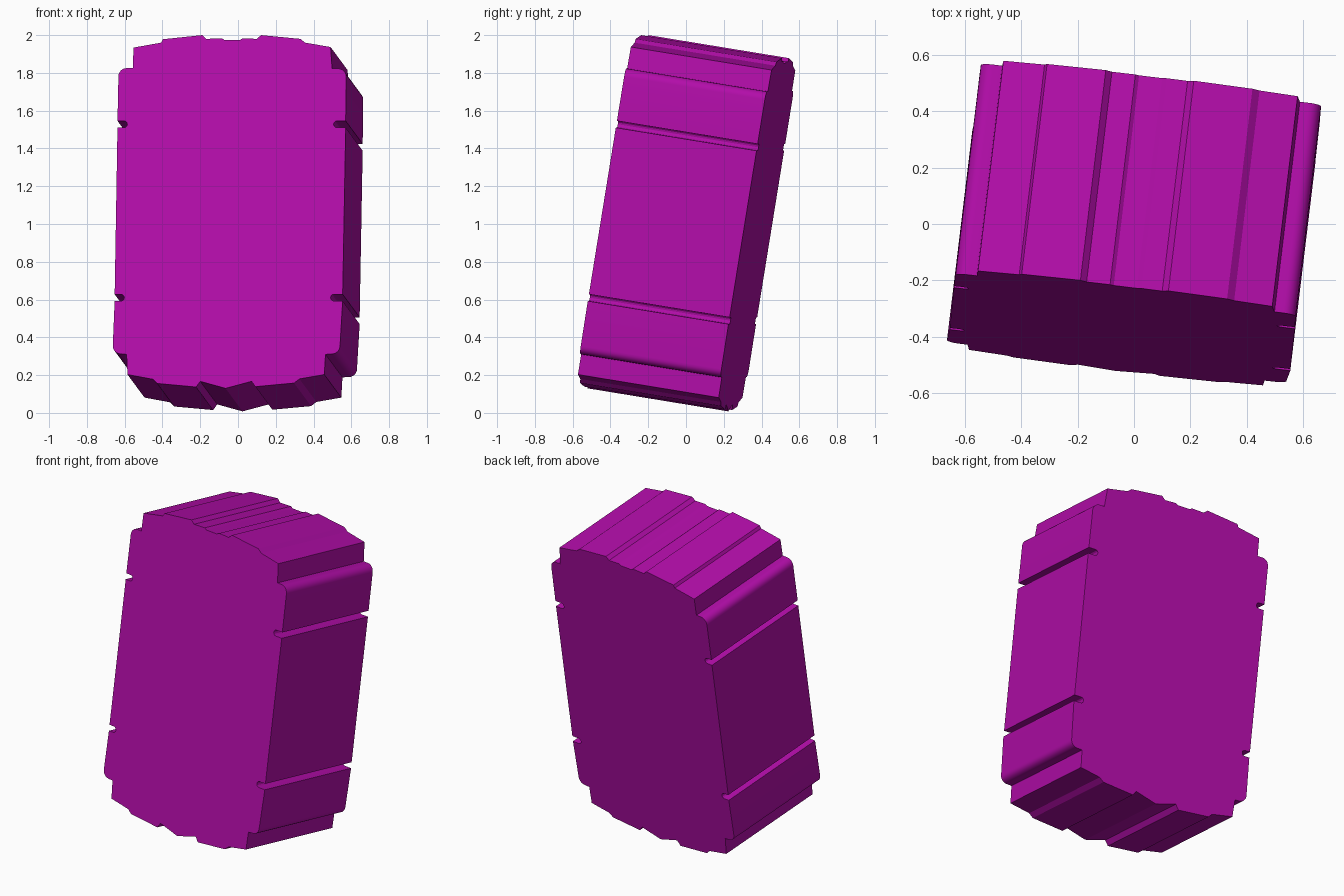
import bpy, bmesh
from math import cos, sin, radians

if "Cube" in bpy.data.objects:
    bpy.data.objects.remove(bpy.data.objects["Cube"])

# Slab: one outline on the tilted front plane, swept straight back
SWEEP = (0.09, 0.745, -0.122)


def arc(cx, cz, r, a0, a1, n=6):
    step = (a1 - a0) / n
    return [(cx + r * cos(radians(a0 + i * step)),
             cz + r * sin(radians(a0 + i * step))) for i in range(n + 1)]


# Slot cut into a side edge, with a rounded inner end
def slot(outer, inner, z, side):
    r = 0.018
    a0, a1 = (90, 270) if side > 0 else (-90, 90)
    end = arc(inner + side * r, z, r, a0, a1)
    return [(outer, end[0][1])] + end + [(outer, end[-1][1])]


# Top edge, left to right
outline = [(-.553, 1.934), (-.407, 1.96), (-.398, 1.978), (-.19, 2.0), (-.168, 1.98),
           (-.085, 1.983), (-.072, 1.974), (.01, 1.974), (.025, 1.983), (.1, 1.98),
           (.122, 2.0), (.33, 1.98), (.355, 1.96), (.49, 1.937)]

# Right edge, top to bottom
outline += [(.498, 1.823)] + arc(.53, 1.78, .043, 90, 0)
outline += slot(.570, .506, 1.528, 1)
outline += slot(.554, .49, .61, 1)
outline += arc(.497, .355, .043, 0, -90) + [(.463, .31)]

# Bottom edge, right to left
outline += [(.457, .203), (.325, .18), (.297, .158), (.092, .139), (.072, .167),
            (-.066, .13), (-.2, .167), (-.222, .137), (-.428, .156), (-.45, .178),
            (-.585, .203)]

# Left edge, bottom to top
outline += [(-.59, .31)] + arc(-.62, .355, .043, -90, -180)
outline += slot(-.653, -.602, .61, -1)
outline += slot(-.638, -.586, 1.528, -1)
outline += arc(-.590, 1.782, .043, 180, 90) + [(-.557, 1.825)]

bm = bmesh.new()
sx, sy, sz = SWEEP
front = [bm.verts.new((x, -.55 - (sx * x + sz * z) / sy, z)) for x, z in outline]
face = bm.faces.new(front)
swept = bmesh.ops.extrude_face_region(bm, geom=[face], use_keep_orig=True)
back = [v for v in swept['geom'] if isinstance(v, bmesh.types.BMVert)]
bmesh.ops.translate(bm, verts=back, vec=SWEEP)
bmesh.ops.recalc_face_normals(bm, faces=bm.faces)
mesh = bpy.data.meshes.new("notched_block")
bm.to_mesh(mesh)
bm.free()

block = bpy.data.objects.new("notched_block", mesh)
bpy.context.collection.objects.link(block)
mat = bpy.data.materials.new("magenta")
mat.diffuse_color = (0.45, 0.004, 0.40, 1)
mat.use_nodes = True
mat.node_tree.nodes["Principled BSDF"].inputs["Base Color"].default_value = mat.diffuse_color
mesh.materials.append(mat)

bpy.context.view_layer.objects.active = block
block.select_set(True)
bpy.ops.object.shade_smooth_by_angle(angle=radians(25))
